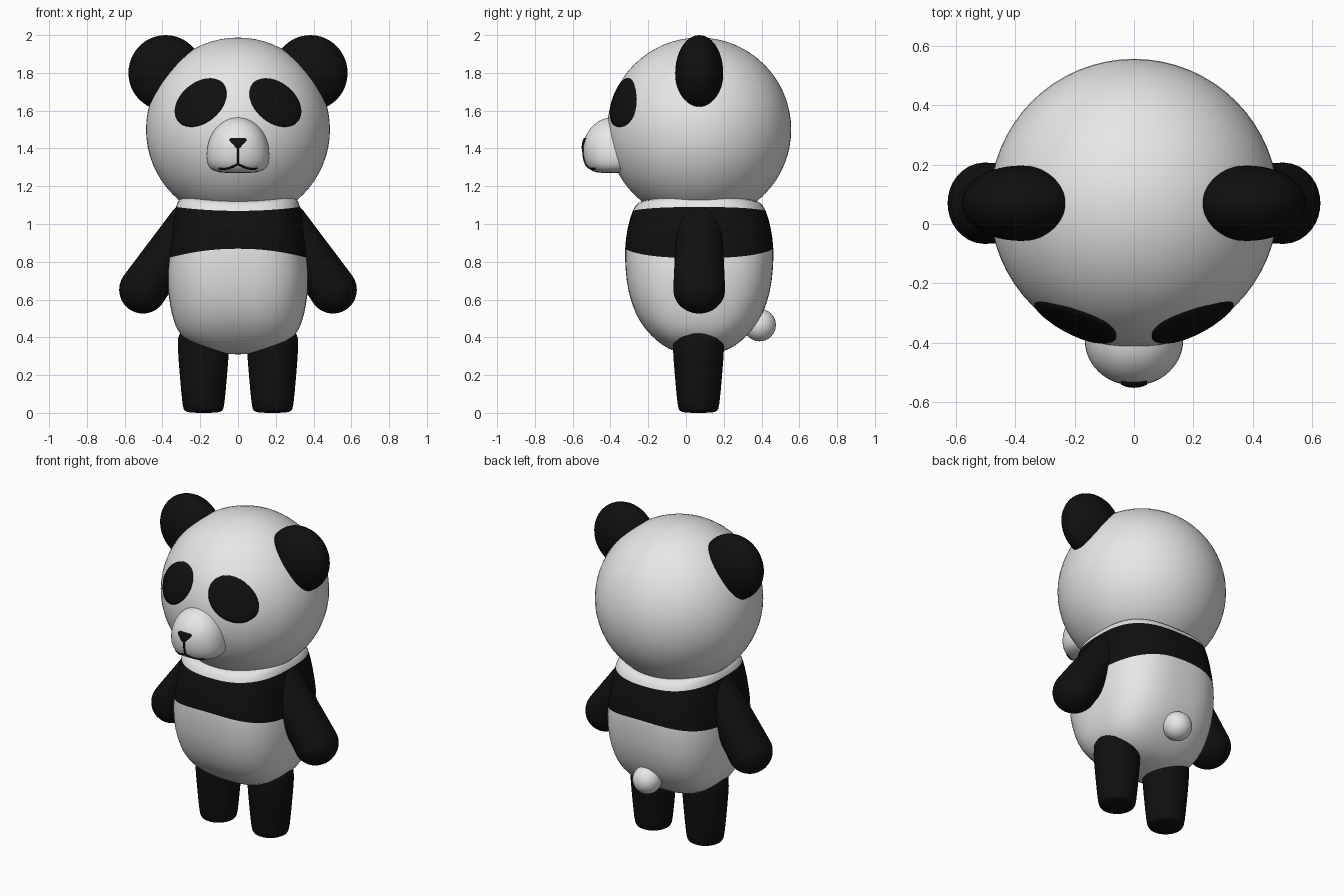
import bpy, bmesh, math
from mathutils import Vector, Matrix
from mathutils.bvhtree import BVHTree

cube = bpy.data.objects.get("Cube")
if cube:
    bpy.data.objects.remove(cube, do_unlink=True)

CY = 0.07  # depth of the body's middle line


def material(name, value):
    m = bpy.data.materials.new(name)
    m.use_nodes = True
    color = (value, value, value, 1)
    m.diffuse_color = color
    bsdf = m.node_tree.nodes["Principled BSDF"]
    bsdf.inputs["Base Color"].default_value = color
    bsdf.inputs["Roughness"].default_value = 0.7
    return m


WHITE = material("soft white", 0.8)
BLACK = material("black", 0.005)


def finish(name, bm, *mats):
    bmesh.ops.recalc_face_normals(bm, faces=bm.faces)
    for f in bm.faces:
        f.smooth = True
    mesh = bpy.data.meshes.new(name)
    bm.to_mesh(mesh)
    bm.free()
    for m in mats:
        mesh.materials.append(m)
    obj = bpy.data.objects.new(name, mesh)
    bpy.context.collection.objects.link(obj)
    return obj


def ellipsoid(name, center, radii, mat, segs=48):
    bm = bmesh.new()
    bmesh.ops.create_uvsphere(bm, u_segments=segs, v_segments=segs // 2, radius=1)
    bm.transform(Matrix.Translation(center) @ Matrix.Diagonal((*radii, 1)))
    return finish(name, bm, mat)


def loft(name, center, rings, power, mats, band=None, segs=48):
    """Stack rounded-square rings (z, rx, ry, side lift); band gives ring range of second material."""
    bm = bmesh.new()
    loops = []
    for z, rx, ry, lift in rings:
        loop = []
        for i in range(segs):
            a = math.tau * i / segs
            c, s = math.cos(a), math.sin(a)
            u = math.copysign(abs(c) ** (2 / power), c)
            v = math.copysign(abs(s) ** (2 / power), s)
            loop.append(bm.verts.new((center[0] + rx * u, center[1] + ry * v, z + lift * u * u)))
        loops.append(loop)
    for k, (a, b) in enumerate(zip(loops, loops[1:])):
        for i in range(segs):
            j = (i + 1) % segs
            f = bm.faces.new((a[i], a[j], b[j], b[i]))
            f.material_index = int(band is not None and band[0] <= k < band[1])
    bm.faces.new(loops[0])
    bm.faces.new(loops[-1])
    obj = finish(name, bm, *mats)
    sub = obj.modifiers.new("smooth", "SUBSURF")
    sub.levels = sub.render_levels = 1
    return obj


def surface(obj):
    """Return a function giving the front surface depth of an object at x, z."""
    bpy.context.view_layer.update()
    tree = BVHTree.FromObject(obj, bpy.context.evaluated_depsgraph_get())

    def depth(x, z):
        hit = tree.ray_cast(Vector((x, -3, z)), Vector((0, 1, 0)))[0]
        return hit.y if hit else 0.0
    return depth


def patch(name, center, outline, depth, lift, rows=8):
    """Thin plate that follows a surface, its rim tucked just below it."""
    bm = bmesh.new()
    cx, cz = center
    mid = bm.verts.new((cx, depth(cx, cz) - lift, cz))
    prev = None
    for r in range(1, rows + 2):
        t = min(r / rows, 1)
        push = 0.005 if r > rows else -lift
        loop = []
        for px, pz in outline:
            x, z = cx + t * px, cz + t * pz
            loop.append(bm.verts.new((x, depth(x, z) + push, z)))
        for i in range(len(loop)):
            j = (i + 1) % len(loop)
            if prev:
                bm.faces.new((prev[i], prev[j], loop[j], loop[i]))
            else:
                bm.faces.new((mid, loop[j], loop[i]))
        prev = loop
    return finish(name, bm, BLACK)


def stroke(name, points, depth):
    """Fine round line drawn over a surface."""
    curve = bpy.data.curves.new(name, "CURVE")
    curve.dimensions = "3D"
    curve.bevel_depth = 0.006
    curve.bevel_resolution = 2
    curve.use_fill_caps = True
    spline = curve.splines.new("POLY")
    spline.points.add(len(points) - 1)
    for p, (x, z) in zip(spline.points, points):
        p.co = (x, depth(x, z), z, 1)
    curve.materials.append(BLACK)
    obj = bpy.data.objects.new(name, curve)
    bpy.context.collection.objects.link(obj)


def limb(name, start, end, r_start, r_end, depth_scale):
    """Tapered capsule from start to end."""
    start, end = Vector(start), Vector(end)
    axis = end - start
    bm = bmesh.new()
    bmesh.ops.create_uvsphere(bm, u_segments=32, v_segments=24, radius=1)
    for v in bm.verts:
        tip = v.co.z > -0.001
        v.co *= r_end if tip else r_start
        v.co.z += axis.length if tip else 0
    rot = axis.to_track_quat("Z", "Y").to_matrix().to_4x4()
    bm.transform(Matrix.Translation(start) @ rot)
    for v in bm.verts:
        v.co.y = start.y + (v.co.y - start.y) * depth_scale
    return finish(name, bm, BLACK)


# Torso with a black chest band between two ring edges
torso_rings = [
    (0.31, 0.03, 0.03, 0), (0.315, 0.10, 0.09, 0), (0.335, 0.20, 0.16, 0),
    (0.38, 0.28, 0.225, 0), (0.44, 0.325, 0.285, 0), (0.52, 0.352, 0.338, 0),
    (0.64, 0.37, 0.378, -0.01), (0.76, 0.376, 0.392, -0.04), (0.87, 0.372, 0.396, -0.06),
    (0.98, 0.352, 0.382, -0.02), (1.08, 0.33, 0.352, 0.03), (1.115, 0.305, 0.325, 0.025),
    (1.125, 0.27, 0.29, 0.02), (1.125, 0.1, 0.1, 0)]
loft("torso", (0, CY), torso_rings, 2.7, (WHITE, BLACK), (8, 10))

# Head, muzzle and tail
head = ellipsoid("head", (0, CY, 1.5), (0.487, 0.487, 0.487), WHITE, 64)
muzzle_rings = [
    (1.27, 0.04, 0.04, 0), (1.272, 0.10, 0.09, 0), (1.285, 0.142, 0.125, 0),
    (1.315, 0.163, 0.147, 0), (1.36, 0.169, 0.159, 0), (1.42, 0.162, 0.161, 0),
    (1.47, 0.144, 0.147, 0), (1.51, 0.118, 0.12, 0), (1.542, 0.082, 0.085, 0),
    (1.56, 0.043, 0.045, 0), (1.566, 0.01, 0.01, 0)]
muzzle = loft("muzzle", (0, -0.385), muzzle_rings, 2.1, (WHITE,))
ellipsoid("tail", (0, 0.39, 0.465), (0.086, 0.086, 0.086), WHITE, 32)

# Ears, eye patches, arms and legs on both sides
on_head = surface(head)
on_muzzle = surface(muzzle)
leg_rings = [
    (0.0, 0.03, 0.03, 0), (0.002, 0.08, 0.08, 0), (0.01, 0.102, 0.102, 0),
    (0.03, 0.111, 0.111, 0), (0.2, 0.126, 0.126, 0), (0.36, 0.139, 0.139, 0),
    (0.44, 0.135, 0.135, 0), (0.46, 0.05, 0.05, 0)]
tilt = math.radians(40)
for side, sx in (("left", 1), ("right", -1)):
    ellipsoid(side + "_ear", (sx * 0.383, CY, 1.8), (0.197, 0.127, 0.2), BLACK)
    oval = []
    for i in range(48):
        a = math.tau * i / 48
        p, q = 0.156 * math.cos(a), 0.106 * math.sin(a)
        oval.append((sx * (p * math.cos(tilt) + q * math.sin(tilt)),
                     q * math.cos(tilt) - p * math.sin(tilt)))
    patch(side + "_eye_patch", (sx * 0.198, 1.643), oval, on_head, 0.007)
    limb(side + "_arm", (sx * 0.26, CY, 1.0), (sx * 0.503, CY, 0.652), 0.112, 0.126, 1.09)
    loft(side + "_leg", (sx * 0.183, 0.066), leg_rings, 2, (BLACK,), segs=32)
    smile = [(sx * 0.1 * t / 10, 1.318 - 0.026 * math.sin(math.pi * 0.65 * t / 10))
             for t in range(11)]
    stroke(side + "_mouth_line", smile, on_muzzle)

# Nose and the line below it
half = [(0, -0.03), (0.012, -0.024), (0.03, -0.005), (0.044, 0.012), (0.044, 0.02), (0.034, 0.026)]
nose = half + [(-x, z) for x, z in reversed(half[1:])]
patch("nose", (0, 1.43), nose, on_muzzle, 0.009, 4)
stroke("nose_line", [(0, 1.41 - 0.0092 * i) for i in range(11)], on_muzzle)
